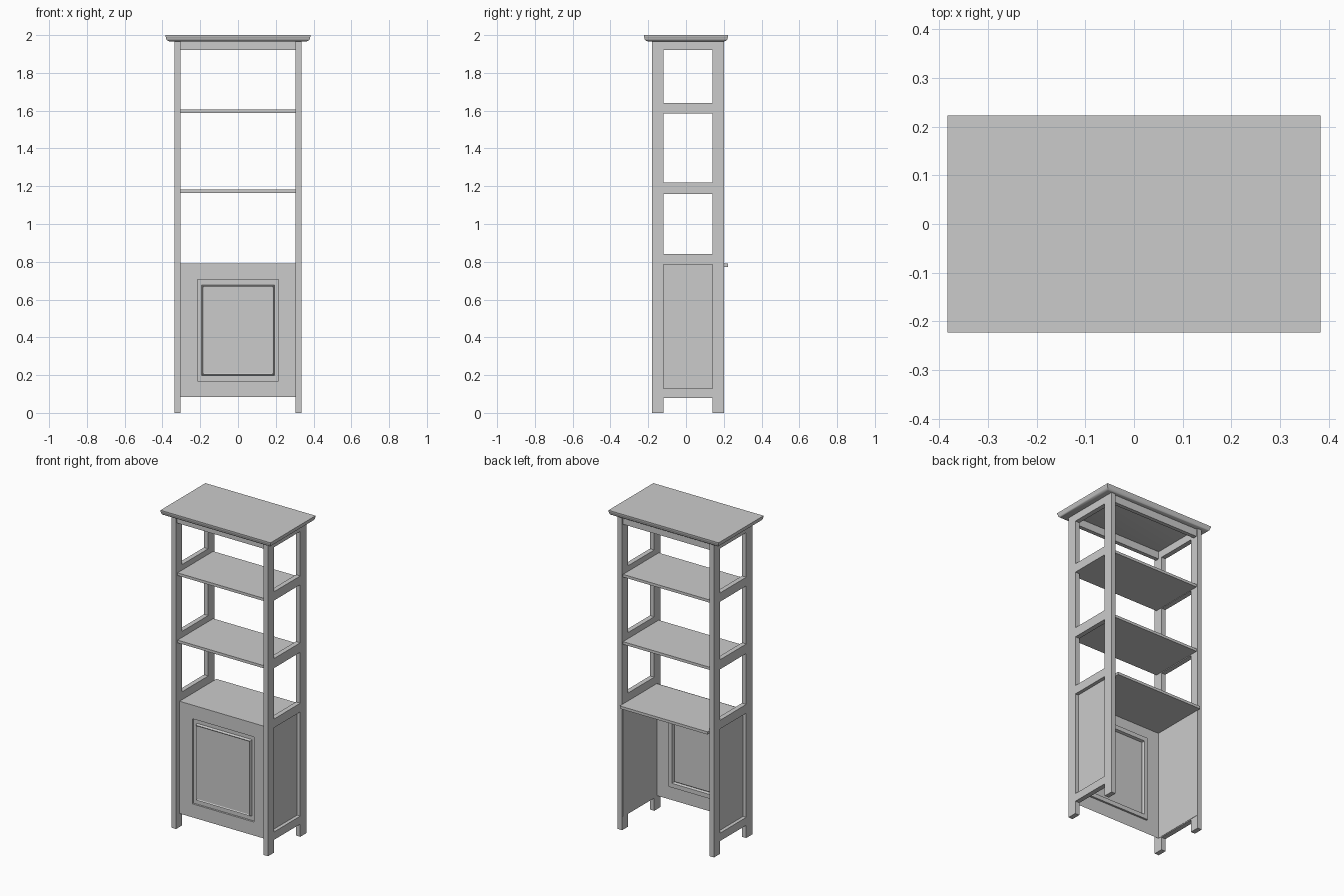
import bpy, bmesh

if "Cube" in bpy.data.objects:
    bpy.data.objects.remove(bpy.data.objects["Cube"])


def finish(name, bm):
    bmesh.ops.recalc_face_normals(bm, faces=bm.faces)
    me = bpy.data.meshes.new(name)
    bm.to_mesh(me)
    bm.free()
    ob = bpy.data.objects.new(name, me)
    bpy.context.collection.objects.link(ob)
    return ob


def box(name, x0, x1, y0, y1, z0, z1):
    bm = bmesh.new()
    bmesh.ops.create_cube(bm, size=1)
    for v in bm.verts:
        v.co.x = x0 + (v.co.x + .5) * (x1 - x0)
        v.co.y = y0 + (v.co.y + .5) * (y1 - y0)
        v.co.z = z0 + (v.co.z + .5) * (z1 - z0)
    return finish(name, bm)


def loft(name, rings, cap_start=False):
    """Join successive rectangular loops and fill the last one."""
    bm = bmesh.new()
    loops = [[bm.verts.new(p) for p in ring] for ring in rings]
    for a, b in zip(loops, loops[1:]):
        for i in range(4):
            j = (i + 1) % 4
            bm.faces.new((a[i], a[j], b[j], b[i]))
    bm.faces.new(loops[-1])
    if cap_start:
        bm.faces.new(loops[0])
    return finish(name, bm)


XI, XO = 0.305, 0.335          # inner and outer faces of the side frames
YF, YB = -0.18, 0.20           # front and back faces of the posts
Z_TOP = 1.97

# Side frames: two posts, five rails and a recessed lower panel each
RAILS = [(0.08, 0.13), (0.785, 0.84), (1.16, 1.22), (1.585, 1.64), (1.92, Z_TOP)]
for side, label in ((-1, "left"), (1, "right")):
    a, b = sorted((side * XI, side * XO))
    box(label + "_front_post", a, b, YF, -0.12, 0, Z_TOP)
    box(label + "_back_post", a, b, 0.14, YB, 0, Z_TOP)
    for i, (z0, z1) in enumerate(RAILS):
        box(f"{label}_side_rail_{i + 1}", a, b, -0.12, 0.14, z0, z1)
    a, b = sorted((side * (XI - 0.002), side * (XI + 0.008)))
    box(label + "_side_panel", a, b, -0.145, 0.195, 0.085, 0.787)

# Shelves
box("upper_shelf", -XI, XI, -0.165, 0.19, 1.588, 1.605)
box("middle_shelf", -XI, XI, -0.165, 0.19, 1.165, 1.182)
box("cabinet_top_shelf", -XI, XI, -0.145, 0.222, 0.773, 0.79)

# Front and back rails under the top
box("front_top_rail", -XI, XI, -0.17, -0.145, 1.92, Z_TOP)
box("back_top_rail", -XI, XI, 0.165, 0.19, 1.92, Z_TOP)

# Door sheet: recessed groove around a raised, bevelled centre
# (half width, bottom, top, y)
DOOR = [(XI, 0.085, 0.79, -0.147), (0.215, 0.17, 0.705, -0.147),
        (0.215, 0.17, 0.705, -0.135), (0.192, 0.197, 0.678, -0.135),
        (0.187, 0.202, 0.673, -0.151), (0.18, 0.209, 0.666, -0.147)]
loft("panelled_door", [[(-w, y, z0), (w, y, z0), (w, y, z1), (-w, y, z1)]
                       for w, z0, z1, y in DOOR])

# Moulded top: inset from the outer edge against height
MOULD = [(0.02, 1.967), (0.012, 1.9695), (0.006, 1.9745), (0.003, 1.981),
         (0.002, 1.988), (0.0, 1.991), (0.0, 2.0)]
top = loft("moulded_top",
           [[(sx * (0.383 - d), sy * (0.223 - d), z)
             for sx, sy in ((-1, -1), (1, -1), (1, 1), (-1, 1))]
            for d, z in MOULD], cap_start=True)
bpy.context.view_layer.objects.active = top
top.select_set(True)
bpy.ops.object.shade_smooth_by_angle(angle=0.6)
